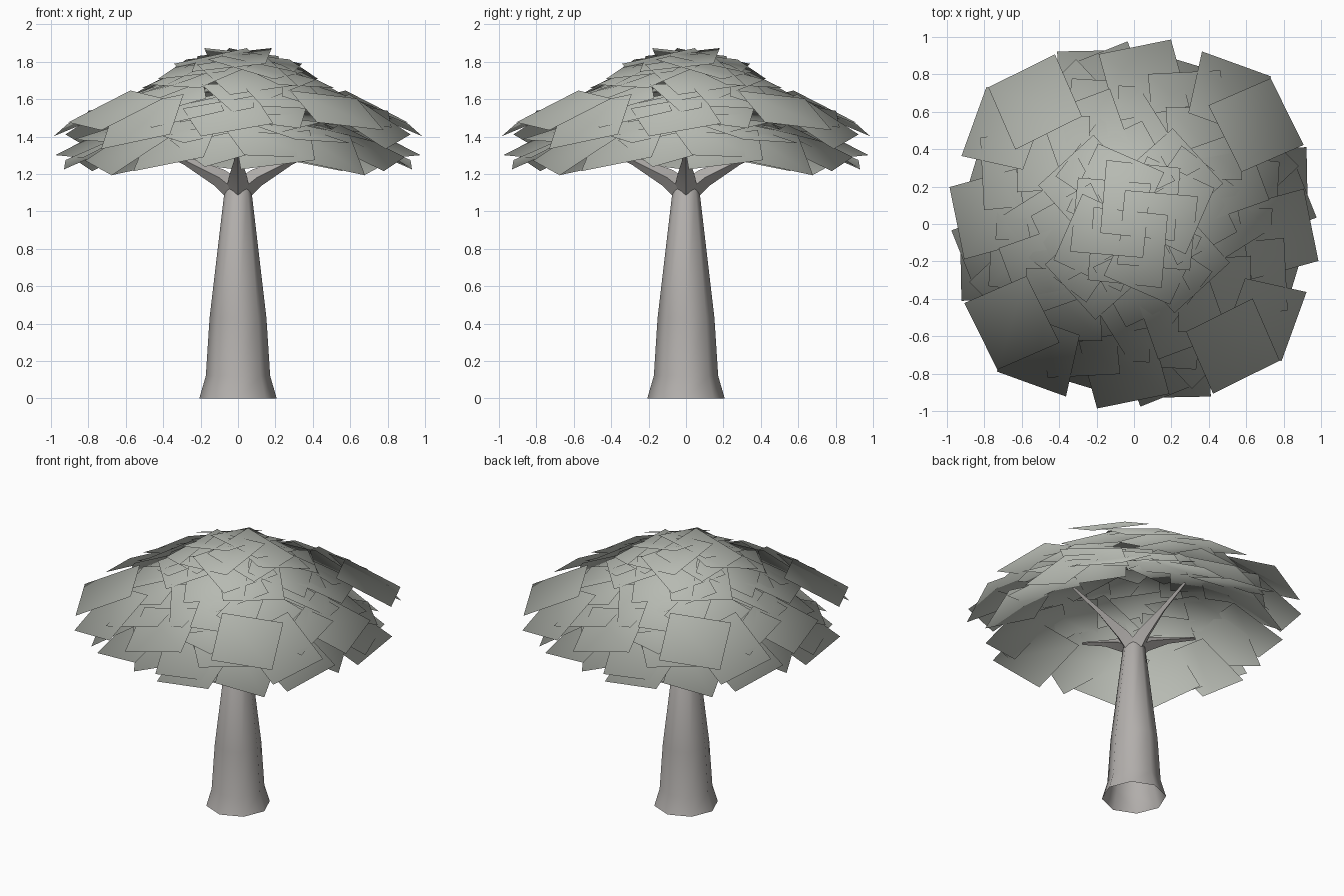
import bpy, bmesh, math
from mathutils import Vector, Matrix

if "Cube" in bpy.data.objects:
    bpy.data.objects.remove(bpy.data.objects["Cube"])


def material(name, rgb):
    m = bpy.data.materials.new(name)
    m.diffuse_color = (*rgb, 1)
    m.use_nodes = True
    m.node_tree.nodes["Principled BSDF"].inputs["Base Color"].default_value = m.diffuse_color
    return m


def finish(name, bm, mat, angle):
    me = bpy.data.meshes.new(name)
    bm.to_mesh(me)
    bm.free()
    ob = bpy.data.objects.new(name, me)
    bpy.context.collection.objects.link(ob)
    me.materials.append(mat)
    bpy.ops.object.select_all(action='DESELECT')
    ob.select_set(True)
    bpy.context.view_layer.objects.active = ob
    bpy.ops.object.shade_smooth_by_angle(angle=math.radians(angle))
    return ob


def skin(bm, rings):
    # bridge successive rings of points with quads
    loops = [[bm.verts.new(p) for p in ring] for ring in rings]
    n = len(loops[0])
    for a, b in zip(loops, loops[1:]):
        for i in range(n):
            j = (i + 1) % n
            bm.faces.new((a[i], a[j], b[j], b[i]))
    return loops


bark = material("bark", (0.45, 0.43, 0.415))
leaf = material("leaf", (0.47, 0.49, 0.445))

# Trunk: eight-sided, flared, open at the bottom
bm = bmesh.new()
profile = [(0.207, 0), (0.172, 0.12), (0.152, 0.43), (0.072, 1.11), (0.045, 1.15)]
loops = skin(bm, [[Vector((r * math.cos(i * math.pi / 4), r * math.sin(i * math.pi / 4), z))
                   for i in range(8)] for r, z in profile])
bm.faces.new(loops[-1])
finish("trunk", bm, bark, 50)

# Four tapering branches
bm = bmesh.new()
for k in range(4):
    turn = Matrix.Rotation(k * math.pi / 2, 3, 'Z')
    path = [(0.0, 1.10, 0.065), (0.10, 1.18, 0.05), (0.28, 1.27, 0.022), (0.51, 1.37, 0.01)]
    side, up = Vector((0, 1, 0)), Vector((-0.5, 0, 0.866))
    rings = [[turn @ (Vector((x, 0, z)) + r * (side * math.cos(i * math.pi / 2)
                                              + up * math.sin(i * math.pi / 2)))
              for i in range(4)] for x, z, r in path]
    bm.faces.new(skin(bm, rings)[-1])
finish("branches", bm, bark, 40)

# Leaf cards: radius, azimuth, height, outward tilt, roll, spin; each repeats four times
cards = [
    # outer upper ring
    (0.77, 86, 1.51, 24, 3, 18),
    (0.86, 53.5, 1.48, 35, 0, 20),
    (0.84, 39, 1.54, 26, 0, -14),
    (0.68, 65, 1.53, 16, 6, 30),
    # outer lower ring
    (0.77, 105, 1.33, 22, 12, -10),
    (0.75, 12, 1.38, 25, -6, 8),
    (0.74, 38, 1.34, 35, 0, -20),
    (0.74, 63, 1.34, 28, 5, 14),
    (0.68, 82, 1.36, 26, 0, 35),
    (0.68, 28, 1.42, 12, -6, 15),
    # middle ring
    (0.57, 49, 1.61, 24, 0, 42),
    (0.54, 118, 1.62, 20, 0, -8),
    (0.52, 98, 1.60, 24, -8, 22),
    (0.55, 78, 1.57, 18, 8, 12),
    (0.60, 15, 1.54, 22, 0, -20),
    # inner filling, nearly level
    (0.50, 20, 1.46, 8, 6, 30),
    (0.54, 62, 1.44, 14, -6, -25),
    (0.42, 85, 1.50, 6, 8, 20),
    (0.36, 40, 1.57, 8, -8, 5),
    (0.30, 100, 1.62, 10, 5, -20),
    # crown
    (0.31, 99, 1.73, 25, 0, 18),
    (0.31, 50, 1.73, 18, 0, -8),
    (0.33, 25, 1.70, 18, 6, 30),
    (0.13, 75, 1.81, 13, 4, 10),
    (0.20, 30, 1.78, 16, -4, 35),
]
bm = bmesh.new()
for k in range(4):
    for r, az, z, tilt, roll, spin in cards:
        m = (Matrix.Rotation(math.radians(az + 90 * k), 4, 'Z')
             @ Matrix.Translation((r, 0, z))
             @ Matrix.Rotation(math.radians(tilt), 4, 'Y')
             @ Matrix.Rotation(math.radians(roll), 4, 'X')
             @ Matrix.Rotation(math.radians(spin), 4, 'Z'))
        h = 0.2
        bm.faces.new([bm.verts.new(m @ Vector((x * h, y * h, 0)))
                      for x, y in ((-1, -1), (1, -1), (1, 1), (-1, 1))])
foliage = finish("foliage", bm, leaf, 180)

# Shade the cards as one soft dome
mesh = foliage.data
mesh.normals_split_custom_set_from_vertices(
    [(v.co - Vector((0, 0, 1.2))).normalized() for v in mesh.vertices])
